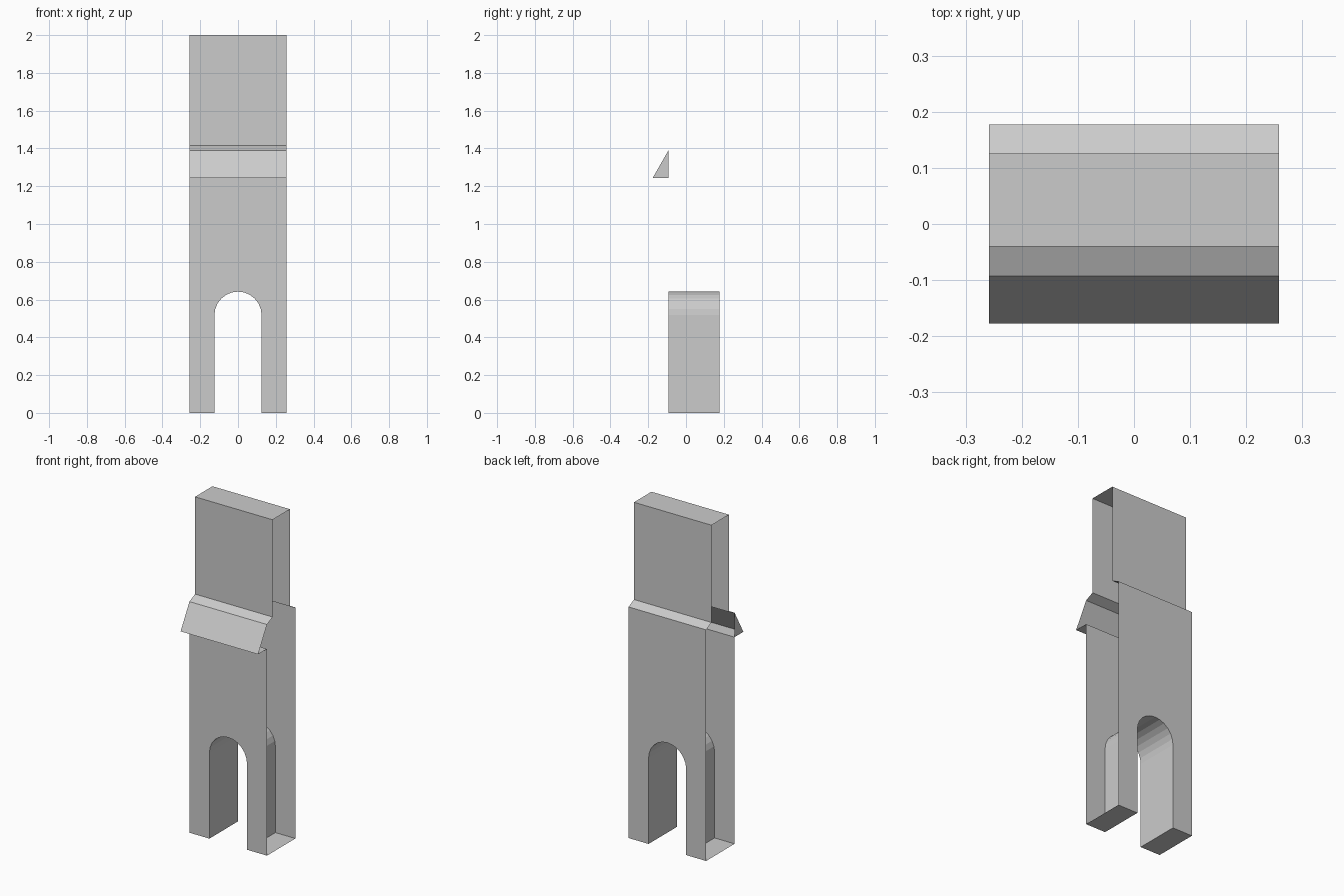
import bpy, bmesh, math

if "Cube" in bpy.data.objects:
    bpy.data.objects.remove(bpy.data.objects["Cube"])

W = 0.258            # half width
FY, BY = -0.093, 0.177   # front and back faces
R, SPRING, SEG = 0.125, 0.517, 12


def finish(name, bm):
    bmesh.ops.remove_doubles(bm, verts=bm.verts, dist=1e-5)
    mesh = bpy.data.meshes.new(name)
    bm.to_mesh(mesh)
    bm.free()
    ob = bpy.data.objects.new(name, mesh)
    bpy.context.collection.objects.link(ob)


def face(bm, pts):
    bm.faces.new([bm.verts.new(p) for p in pts])


def strip(bm, profile, x0=-W, x1=W):
    """Sweep a (y, z) profile across x, leaving the ends open."""
    for (ya, za), (yb, zb) in zip(profile, profile[1:]):
        face(bm, [(x0, ya, za), (x1, ya, za), (x1, yb, zb), (x0, yb, zb)])


# Arch opening outline, left foot over the crown to right foot
arch = [(-R, 0)] + [(-R * math.cos(math.pi * i / SEG),
                     SPRING + R * math.sin(math.pi * i / SEG))
                    for i in range(SEG + 1)] + [(R, 0)]

# Lower wall: front and back panels with the arch cut through
bm = bmesh.new()
for y, top in ((FY, 1.243), (BY, 1.39)):
    outline = [(-W, 0)] + arch + [(W, 0), (W, top), (-W, top)]
    pts = [(x, y, z) for x, z in outline]
    face(bm, pts if y < 0 else pts[::-1])
# Arch lining
for (xa, za), (xb, zb) in zip(arch, arch[1:]):
    face(bm, [(xa, FY, za), (xa, BY, za), (xb, BY, zb), (xb, FY, zb)])
# Leg undersides
for x0, x1 in ((-W, -R), (R, W)):
    strip(bm, [(BY, 0), (FY, 0)], x0, x1)
finish("arched_lower_wall", bm)

# Sloped shoulders, upper wall and flat top (open at the sides)
bm = bmesh.new()
strip(bm, [(FY, 1.39), (-0.04, 1.415), (-0.04, 2), (0.126, 2),
           (0.126, 1.415), (BY, 1.39)])
finish("upper_wall", bm)

# Projecting sloped ledge: underside, slope and one closed end
bm = bmesh.new()
ledge = [(FY, 1.243), (-0.177, 1.243), (FY, 1.39)]
strip(bm, ledge)
face(bm, [(-W, y, z) for y, z in ledge])
bmesh.ops.remove_doubles(bm, verts=bm.verts, dist=1e-5)
finish("front_ledge", bm)
